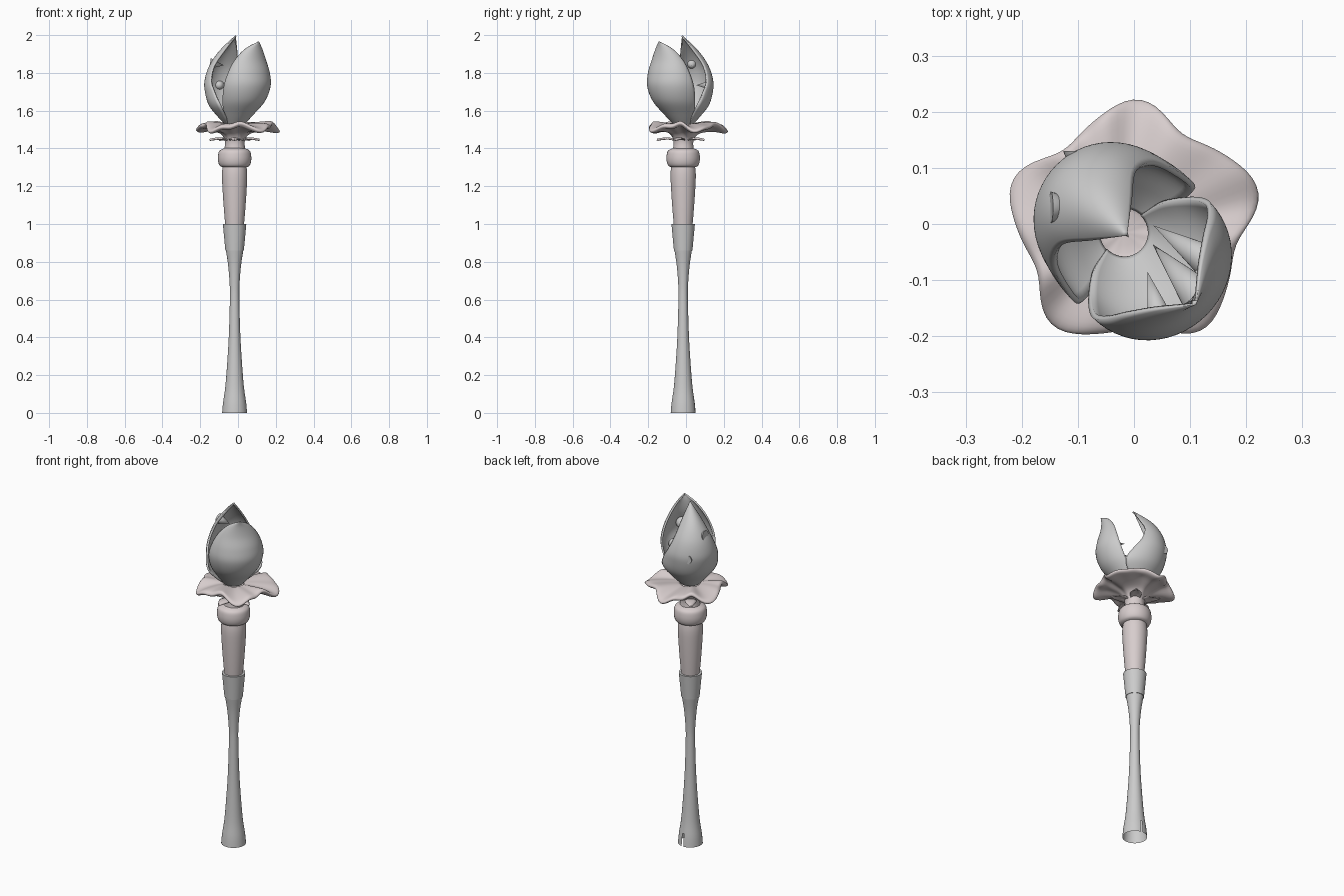
import bpy, bmesh
from math import sin, cos, pi, radians
from mathutils import Vector

if "Cube" in bpy.data.objects:
    bpy.data.objects.remove(bpy.data.objects["Cube"])

CX, CY = -0.018, -0.015            # axis of the shaft
pink = bpy.data.materials.new("dusty_pink")
pink.diffuse_color = (0.68, 0.61, 0.61, 1)
pink.use_nodes = True
pink.node_tree.nodes["Principled BSDF"].inputs["Base Color"].default_value = pink.diffuse_color


def smooth_rows(rows, n):
    """Catmull-Rom interpolation of a short table of rows."""
    out = []
    for i in range(len(rows) - 1):
        a, b, c, d = (rows[max(0, min(len(rows) - 1, i + k))] for k in (-1, 0, 1, 2))
        for s in range(n):
            t = s / n
            out.append([0.5 * (2 * q + (r - p) * t + (2 * p - 5 * q + 4 * r - w) * t * t
                               + (3 * q - p - 3 * r + w) * t ** 3)
                        for p, q, r, w in zip(a, b, c, d)])
    out.append(list(rows[-1]))
    return out


def grid_object(name, rows, closed, mat=None, angle=40, skip=()):
    """Mesh from rows of points; closed joins each row into a ring."""
    bm = bmesh.new()
    vs = [[bm.verts.new(p) for p in row] for row in rows]
    n = len(rows[0])
    for i in range(len(rows) - 1):
        for j in range(n if closed else n - 1):
            if (i, j) not in skip:
                k = (j + 1) % n
                bm.faces.new((vs[i][j], vs[i][k], vs[i + 1][k], vs[i + 1][j]))
    bmesh.ops.remove_doubles(bm, verts=bm.verts, dist=1e-5)
    me = bpy.data.meshes.new(name)
    bm.to_mesh(me)
    bm.free()
    ob = bpy.data.objects.new(name, me)
    bpy.context.collection.objects.link(ob)
    if mat:
        me.materials.append(mat)
    bpy.ops.object.select_all(action='DESELECT')
    ob.select_set(True)
    bpy.context.view_layer.objects.active = ob
    bpy.ops.object.shade_smooth_by_angle(angle=radians(angle))
    return ob


def lathe(name, profile, mat=None, n=36, skip=()):
    rows = [[(CX + r * cos(2 * pi * j / n), CY + r * sin(2 * pi * j / n), z)
             for j in range(n)] for r, z in profile]
    return grid_object(name, rows, True, mat, skip=skip)


# Shaft: hollow flared foot with a narrow split at the back
shaft = smooth_rows([(.066, 0), (.061, .055), (.049, .14), (.038, .28), (.030, .42), (.025, .60),
                     (.026, .68), (.034, .78), (.046, .86)], 4)
lathe("shaft", shaft, skip={(i, 8) for i in range(5)})
lathe("collar", [(.03, .86), (.049, .86), (.062, 1.0), (0, 1.0)])

# Handle and bead
lathe("handle", smooth_rows([(.050, 1.0), (.056, 1.07), (.063, 1.17), (.067, 1.26), (.062, 1.31)], 3), pink)
lathe("bead", smooth_rows([(.055, 1.298), (.077, 1.307), (.087, 1.33), (.088, 1.36),
                           (.080, 1.388), (.052, 1.402)], 4), pink)

# Flower: five-lobed ruffled funnel with drooping lobe tips
N = 100
flower = []
for r, z in smooth_rows([(.055, 1.395), (.052, 1.43), (.060, 1.46), (.088, 1.485), (.145, 1.500),
                         (.190, 1.500), (.205, 1.512), (.190, 1.526), (.145, 1.532), (.085, 1.532),
                         (.055, 1.525), (.048, 1.495), (0, 1.490)], 4):
    w = min(1, (r / .2)) ** 2
    row = []
    for j in range(N):
        a = 2 * pi * j / N
        c5, c10 = cos(5 * (a - radians(91))), cos(10 * (a - radians(84)))
        rr = r * (1 + w * (.10 * c5 + .015 * c10 + .02 * sin(2 * a + 1)))
        row.append((CX + .016 * w + rr * cos(a), CY + .013 * w + rr * sin(a),
                    z - w * (.016 * c5 + .007 * c10 + .003 * sin(13 * a))))
    flower.append(row)
grid_object("flower_collar", flower, True, pink, 60)

# Sepals: small thin leaves under the flower
for k in range(5):
    a = radians(54 + 72 * k)
    d, s = Vector((cos(a), sin(a), 0)), Vector((-sin(a), cos(a), 0))
    rows = []
    for r, w, z in smooth_rows([(.04, .022, 1.445), (.075, .030, 1.452), (.105, .020, 1.451), (.135, 0, 1.446)], 3):
        rows.append([Vector((CX, CY, z - .006 * q * q)) + d * r + s * w * q for q in (-1, -.5, 0, .5, 1)])
    ob = grid_object(f"sepal_{k + 1}", rows, False, pink)
    ob.modifiers.new("thickness", 'SOLIDIFY').thickness = .006


# Petals: half-elliptic shells; rows are (z, spine radius, half width, edge radius)
def petal(name, direction, table):
    a = radians(direction)
    d, s = Vector((cos(a), sin(a), 0)), Vector((-sin(a), cos(a), 0))
    rows = []
    for z, sp, half, edge in smooth_rows(table, 6):
        rows.append([Vector((CX, CY, z)) + d * (edge + (sp - edge) * cos(p)) + s * max(half, 0) * sin(p)
                     for p in (pi * (j / 28 - .5) for j in range(29))])
    ob = grid_object(name, rows, False)
    m = ob.modifiers.new("thickness", 'SOLIDIFY')
    m.thickness, m.offset = .010, -1


petal("closed_petal", 135, [(1.525, .050, .050, 0), (1.57, .092, .100, -.025), (1.63, .140, .147, -.033),
                            (1.70, .165, .145, .010), (1.76, .169, .128, .050), (1.84, .148, .093, .062),
                            (1.92, .093, .050, .030), (2.0, -.008, 0, -.008)])
petal("open_petal", -45, [(1.525, .050, .050, 0), (1.58, .108, .090, .010), (1.65, .175, .130, .040),
                          (1.73, .207, .147, .066), (1.80, .202, .135, .085), (1.87, .184, .103, .105),
                          (1.93, .178, .055, .138), (1.967, .182, 0, .182)])


# Thorns on the inside of the petals: base point, tip point, base radius
for k, (base, tip, r) in enumerate([((-.10, .130, 1.735), (-.10, .055, 1.735), .026),
                                    ((-.148, .03, 1.85), (-.075, .03, 1.84), .028),
                                    ((.125, -.062, 1.70), (.035, -.003, 1.70), .028),
                                    ((.115, -.128, 1.80), (.033, -.036, 1.79), .034),
                                    ((.045, -.165, 1.72), (.024, -.085, 1.73), .022)]):
    b, t = Vector(base), Vector(tip)
    bpy.ops.mesh.primitive_cone_add(vertices=24, radius1=r, radius2=0, depth=(t - b).length,
                                    location=(b + t) / 2)
    ob = bpy.context.object
    ob.name = f"thorn_{k + 1}"
    ob.rotation_euler = (t - b).to_track_quat('Z', 'Y').to_euler()
    bpy.ops.object.shade_smooth_by_angle(angle=radians(40))
